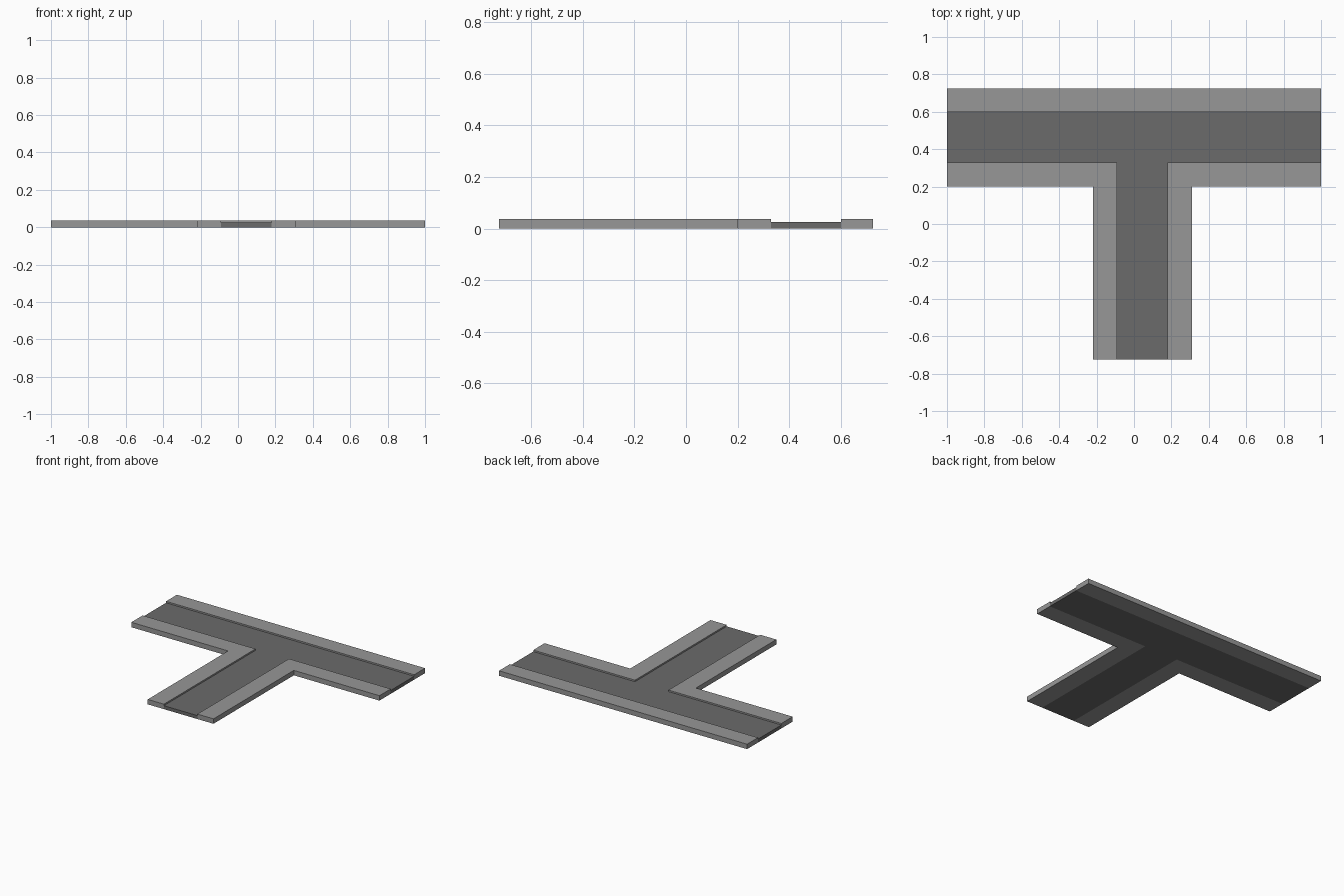
import bpy, bmesh

if "Cube" in bpy.data.objects:
    bpy.data.objects.remove(bpy.data.objects["Cube"])

# Key positions of the T-junction
X0, X1 = -1.0, 1.0            # ends of the main road
Y0, Y1 = -0.725, 0.725        # end of the side road, back edge
SX0, SX1 = -0.22, 0.31        # outer edges of the side road
RX0, RX1 = -0.09, 0.18        # side road carriageway
SY, RY0, RY1 = 0.20, 0.33, 0.60   # front outer edge, carriageway edges
KERB, ROAD = 0.036, 0.025     # heights


def material(name, grey):
    mat = bpy.data.materials.new(name)
    mat.diffuse_color = (grey, grey, grey, 1)
    mat.use_nodes = True
    mat.node_tree.nodes["Principled BSDF"].inputs["Base Color"].default_value = mat.diffuse_color
    return mat


def slab(name, outline, height, mat):
    """Extrude a flat outline upward from the ground."""
    bm = bmesh.new()
    face = bm.faces.new([bm.verts.new((x, y, 0)) for x, y in outline])
    top = bmesh.ops.extrude_face_region(bm, geom=[face], use_keep_orig=True)
    verts = [v for v in top["geom"] if isinstance(v, bmesh.types.BMVert)]
    bmesh.ops.translate(bm, vec=(0, 0, height), verts=verts)
    bmesh.ops.recalc_face_normals(bm, faces=bm.faces)
    mesh = bpy.data.meshes.new(name)
    bm.to_mesh(mesh)
    bm.free()
    mesh.materials.append(mat)
    obj = bpy.data.objects.new(name, mesh)
    bpy.context.collection.objects.link(obj)
    return obj


paving = material("paving", 0.31)
asphalt = material("asphalt", 0.145)

# T-shaped carriageway
slab("road", [(X0, RY0), (RX0, RY0), (RX0, Y0), (RX1, Y0),
              (RX1, RY0), (X1, RY0), (X1, RY1), (X0, RY1)], ROAD, asphalt)

# Straight pavement along the back
slab("back_pavement", [(X0, RY1), (X1, RY1), (X1, Y1), (X0, Y1)], KERB, paving)

# L-shaped corner pavements either side of the side road
for name, end, outer, inner in (("left_pavement", X0, SX0, RX0),
                                ("right_pavement", X1, SX1, RX1)):
    slab(name, [(end, SY), (outer, SY), (outer, Y0),
                (inner, Y0), (inner, RY0), (end, RY0)], KERB, paving)
